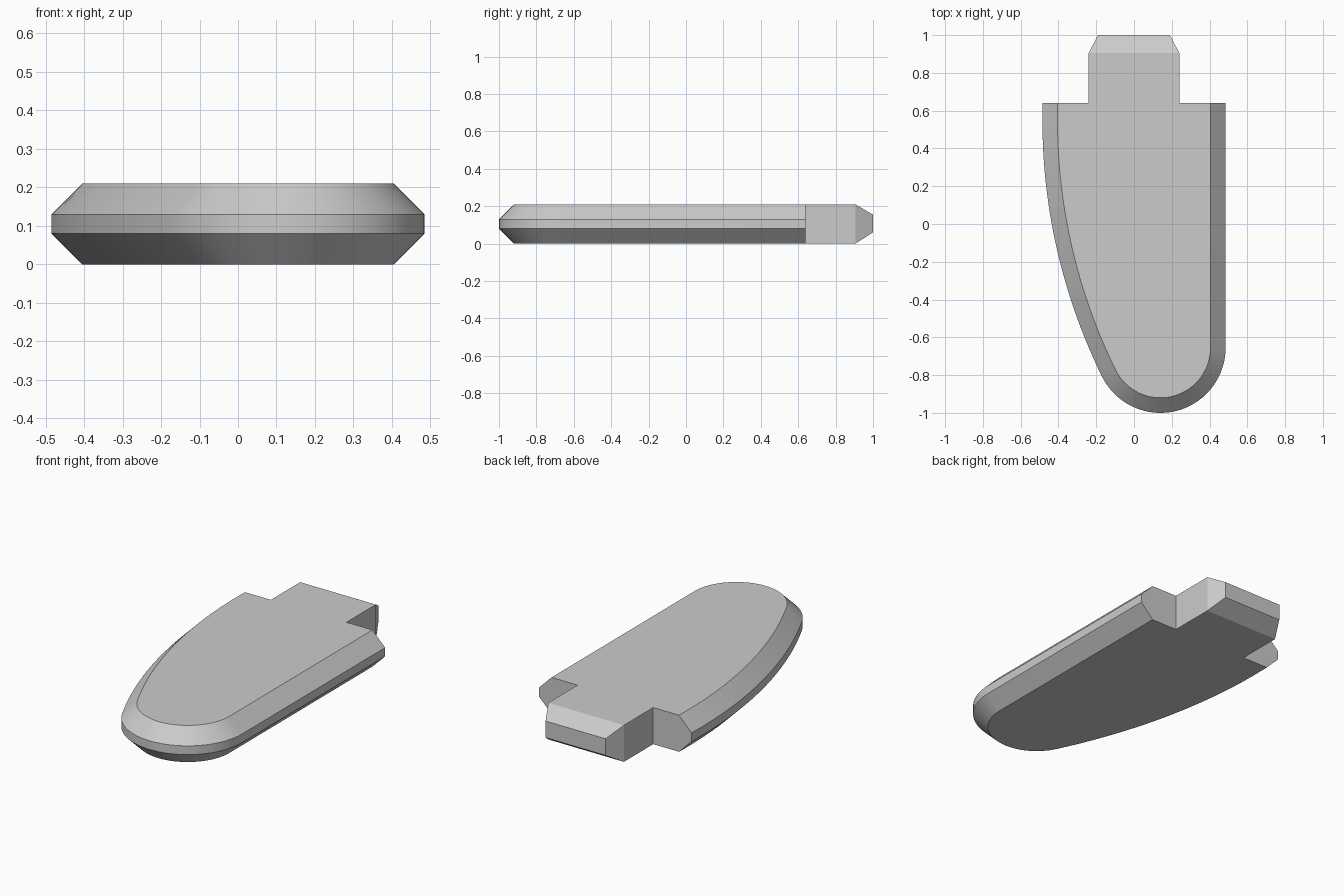
import bpy, bmesh
from math import sin, cos, asin, atan2, pi

cube = bpy.data.objects.get("Cube")
if cube:
    bpy.data.objects.remove(cube)

HALF_W, BACK, TOP, BEVEL = 0.485, 0.64, 0.21, 0.08
NOSE_X, NOSE_Y, NOSE_R = 0.14, -0.655, 0.345      # round front end
SIDE_X, SIDE_Y, SIDE_R = 2.593, 0.55, 3.078       # long curved flank
NOSE_STEPS, SIDE_STEPS = 28, 28


def arc(cx, cy, r, a, b, steps):
    return [(cx + r * cos(a + (b - a) * i / steps),
             cy + r * sin(a + (b - a) * i / steps)) for i in range(steps + 1)]


def outline(inset):
    """Open path: straight left side, round nose, curved right flank."""
    join = atan2(SIDE_Y - NOSE_Y, SIDE_X - NOSE_X)
    r = SIDE_R - inset
    nose = arc(NOSE_X, NOSE_Y, NOSE_R - inset, 0, join - pi, NOSE_STEPS)
    flank = arc(SIDE_X, SIDE_Y, r, join - pi,
                -pi - asin((BACK - SIDE_Y) / r), SIDE_STEPS)
    return [(HALF_W - inset, BACK)] + nose + flank[1:]


bm = bmesh.new()

# Bevelled rim, built from four stacked outlines
layers = [[bm.verts.new((x, y, z)) for x, y in outline(inset)]
          for z, inset in ((0, BEVEL), (0.08, 0), (0.13, 0), (TOP, BEVEL))]
for low, high in zip(layers, layers[1:]):
    for i in range(len(low) - 1):
        bm.faces.new((low[i], low[i + 1], high[i + 1], high[i]))


# Rear tab with a tapered end: rings run right-bottom, left-bottom, left-top, right-top
def ring(w, y, z0, z1):
    return [bm.verts.new(p) for p in
            ((-w, y, z0), (w, y, z0), (w, y, z1), (-w, y, z1))]


neck = ring(0.24, BACK, 0, TOP)
mid = ring(0.24, 0.905, 0, TOP)
end = ring(0.19, 1.0, 0.06, 0.155)
for i in (1, 3):
    j = (i + 1) % 4
    bm.faces.new((neck[i], neck[j], mid[j], mid[i]))
for i in range(4):
    j = (i + 1) % 4
    bm.faces.new((mid[i], mid[j], end[j], end[i]))
bm.faces.new(end)

# Back shoulders on either side of the tab
bm.faces.new([layer[0] for layer in layers] + [neck[2], neck[1]])
bm.faces.new([layer[-1] for layer in layers] + [neck[3], neck[0]])

# Flat top and bottom, continuous with the tab
bm.faces.new(layers[-1] + [neck[3], mid[3], mid[2], neck[2]])
bm.faces.new(layers[0] + [neck[0], mid[0], mid[1], neck[1]])
bmesh.ops.recalc_face_normals(bm, faces=bm.faces[:])

mesh = bpy.data.meshes.new("tabbed_plate")
bm.to_mesh(mesh)
bm.free()
plate = bpy.data.objects.new("tabbed_plate", mesh)
bpy.context.collection.objects.link(plate)

# Plain grey material
grey = bpy.data.materials.new("light_grey")
grey.use_nodes = True
colour = (0.6, 0.6, 0.6, 1)
grey.diffuse_color = colour
for node in grey.node_tree.nodes:
    if node.type == 'BSDF_PRINCIPLED':
        node.inputs["Base Color"].default_value = colour
mesh.materials.append(grey)

# Smooth round rim, crisp edges
bpy.ops.object.select_all(action='DESELECT')
plate.select_set(True)
bpy.context.view_layer.objects.active = plate
bpy.ops.object.shade_smooth_by_angle(angle=pi / 9)
